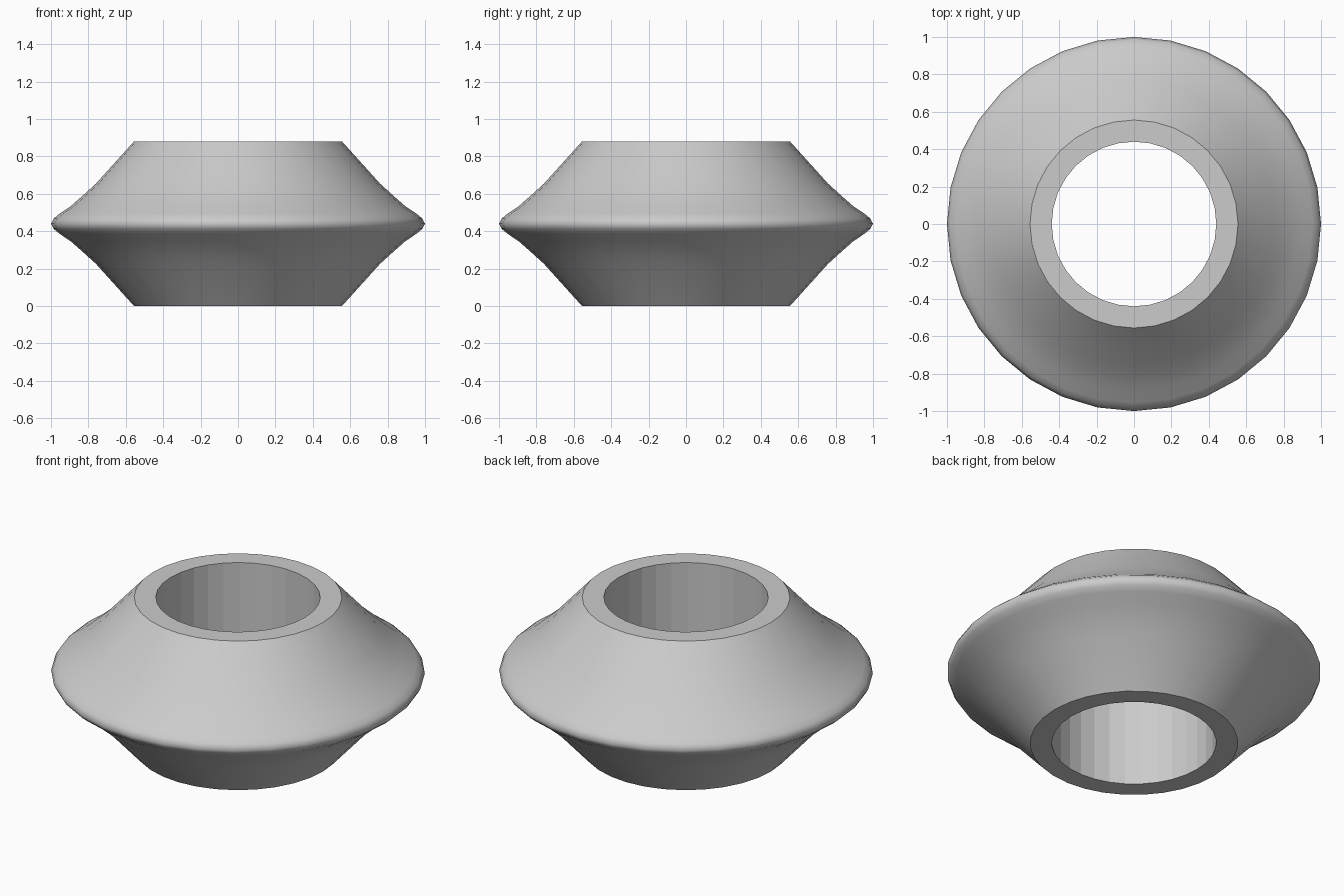
import bpy, bmesh, math

if "Cube" in bpy.data.objects:
    bpy.data.objects.remove(bpy.data.objects["Cube"])

SEGMENTS = 32
HEIGHT = 0.88
BORE = 0.44

# Lower half of the outer profile (radius, z), mirrored about mid height
half = [(0.556, 0), (0.76, 0.226), (0.825, 0.285), (0.893, 0.345),
        (0.955, 0.387), (0.985, 0.412)]
outer = half + [(1.0, HEIGHT / 2)] + [(r, HEIGHT - z) for r, z in reversed(half)]
profile = outer + [(BORE, HEIGHT), (BORE, 0)]

# Lathe the closed profile into a ring
bm = bmesh.new()
rings = []
for r, z in profile:
    rings.append([bm.verts.new((r * math.cos(2 * math.pi * i / SEGMENTS),
                                r * math.sin(2 * math.pi * i / SEGMENTS), z))
                  for i in range(SEGMENTS)])
for k, ring in enumerate(rings):
    nxt = rings[(k + 1) % len(rings)]
    for i in range(SEGMENTS):
        j = (i + 1) % SEGMENTS
        face = bm.faces.new((ring[i], ring[j], nxt[j], nxt[i]))
        # Smooth outer flank, flat end faces and faceted bore
        face.smooth = k < len(outer) - 1
bmesh.ops.recalc_face_normals(bm, faces=bm.faces)

# Crisp rims where the flank meets the end faces
for e in bm.edges:
    if len({f.smooth for f in e.link_faces}) > 1:
        e.smooth = False

mesh = bpy.data.meshes.new("flared_ring")
bm.to_mesh(mesh)
bm.free()
ring_obj = bpy.data.objects.new("flared_ring", mesh)
bpy.context.collection.objects.link(ring_obj)
